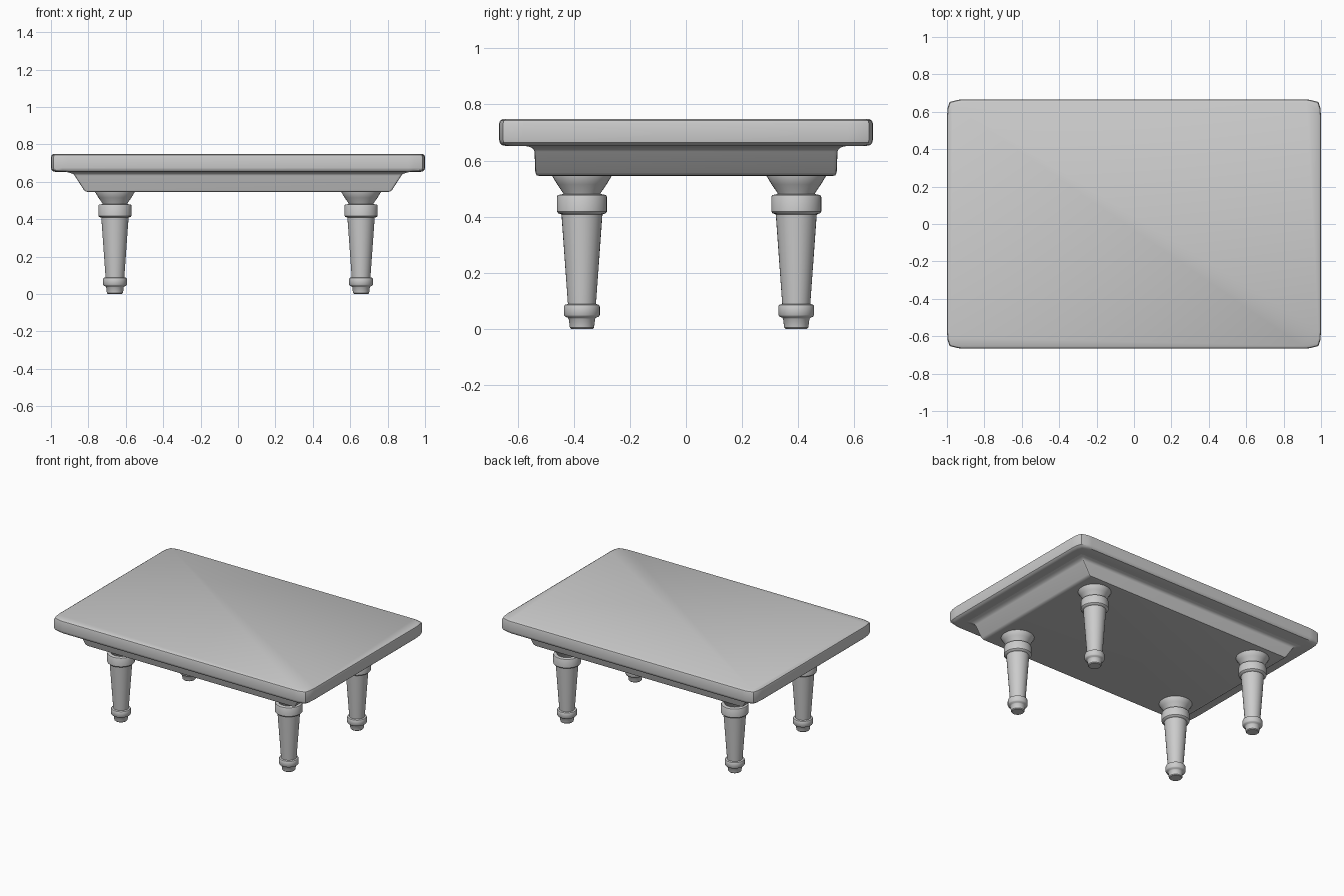
import bpy, bmesh, math

if "Cube" in bpy.data.objects:
    bpy.data.objects.remove(bpy.data.objects["Cube"])


def finish(name, bm, angle=35):
    bmesh.ops.recalc_face_normals(bm, faces=bm.faces[:])
    mesh = bpy.data.meshes.new(name)
    bm.to_mesh(mesh)
    bm.free()
    obj = bpy.data.objects.new(name, mesh)
    bpy.context.collection.objects.link(obj)
    bpy.ops.object.select_all(action='DESELECT')
    bpy.context.view_layer.objects.active = obj
    obj.select_set(True)
    bpy.ops.object.shade_smooth_by_angle(angle=math.radians(angle))
    return obj


def loft(name, loops, angle=35):
    """Skin a stack of point loops and cap both ends."""
    bm = bmesh.new()
    rings = [[bm.verts.new(p) for p in loop] for loop in loops]
    n = len(rings[0])
    for a, b in zip(rings, rings[1:]):
        for i in range(n):
            j = (i + 1) % n
            bm.faces.new((a[i], a[j], b[j], b[i]))
    bm.faces.new(rings[0])
    bm.faces.new(rings[-1])
    return finish(name, bm, angle)


def slab_loop(hx, hy, z, k):
    """Rectangle with softly eased corners; k scales the easing."""
    ease = [(0, .09), (.004, .045), (.014, .014), (.06, .002), (.09, 0)]
    q = [(hx - k * a, hy - k * b) for a, b in ease]
    pts = (q + [(-x, y) for x, y in reversed(q)]
           + [(-x, -y) for x, y in q] + [(x, -y) for x, y in reversed(q)])
    return [(x, y, z) for x, y in pts]


def circle_loop(cx, cy, r, z, n=32):
    return [(cx + r * math.cos(math.tau * i / n),
             cy + r * math.sin(math.tau * i / n), z) for i in range(n)]


# Thick table top with eased edges
top = [(.972, .640, .652), (.988, .656, .655), (.998, .664, .664),
       (1.0, .666, .675), (1.0, .666, .732), (.997, .663, .742),
       (.985, .651, .749)]
loft("table_top", [slab_loop(x, y, z, 1) for x, y, z in top])

# Apron: ends slope inward, sides are upright, small cove under the top
apron = [(.795, .520, .545), (.813, .532, .547), (.824, .537, .556),
         (.873, .540, .632), (.882, .545, .642), (.900, .555, .648),
         (.925, .580, .654)]
loft("apron", [slab_loop(x, y, z, .15) for x, y, z in apron])

# Turned legs (radius, height)
leg = [(.038, 0), (.043, .005), (.047, .036), (.050, .040), (.060, .044),
       (.064, .050), (.064, .080), (.061, .086), (.050, .089),
       (.073, .408), (.084, .412), (.089, .418), (.089, .471),
       (.086, .477), (.066, .481), (.068, .486), (.088, .515),
       (.106, .545), (.106, .555)]
for side, x in (("left", -.658), ("right", .658)):
    for end, y in (("front", -.371), ("back", .393)):
        loft(f"{end}_{side}_leg", [circle_loop(x, y, r, z) for r, z in leg])
